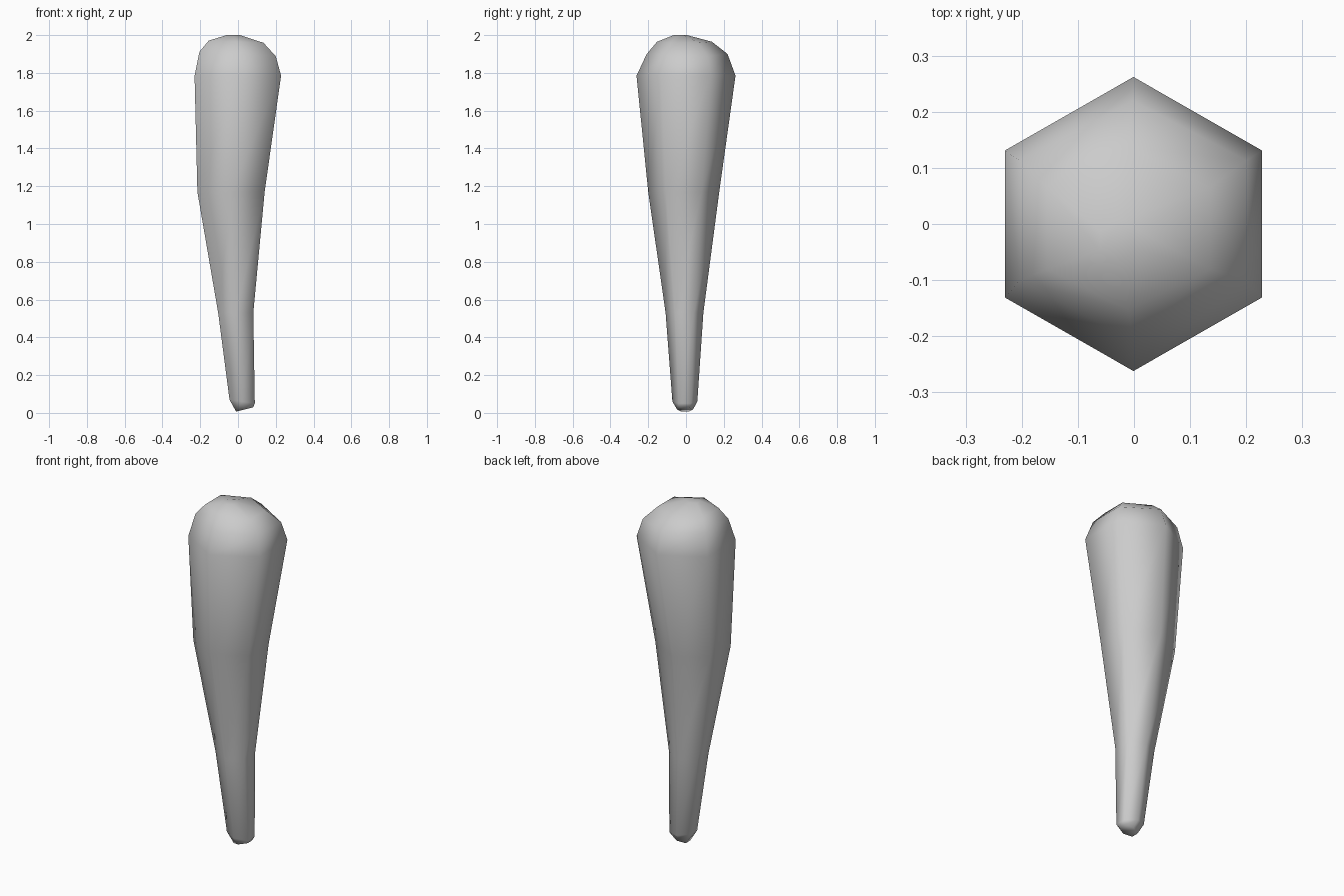
import bpy, bmesh, math

if "Cube" in bpy.data.objects:
    bpy.data.objects.remove(bpy.data.objects["Cube"])

# Cross-sections: centre x, centre y, z, half width x, half depth y, tilt along x
SECTIONS = [
    (0.035, -0.005, 0.018, 0.045, 0.042, 0.25),
    (0.022, -0.006, 0.060, 0.067, 0.066, -0.15),
    (-0.012, -0.008, 0.53, 0.093, 0.100, 0.0),
    (-0.037, -0.012, 1.17, 0.178, 0.188, 0.0),
    (-0.001, 0.000, 1.785, 0.229, 0.262, 0.0),
    (-0.002, 0.006, 1.90, 0.202, 0.214, -0.06),
    (-0.010, -0.008, 1.965, 0.145, 0.145, -0.04),
    (-0.025, -0.030, 2.00, 0.035, 0.035, 0.0),
]

bm = bmesh.new()


def ring(cx, cy, z, rx, ry, tilt):
    verts = []
    for i in range(6):
        a = math.radians(30 + 60 * i)
        dx = rx * math.cos(a) / math.cos(math.radians(30))
        verts.append(bm.verts.new((cx + dx, cy + ry * math.sin(a), z + tilt * dx)))
    return verts


# Six-sided tapering club body with domed head
rings = [ring(*s) for s in SECTIONS]
for low, high in zip(rings, rings[1:]):
    for i in range(6):
        j = (i + 1) % 6
        bm.faces.new((low[i], low[j], high[j], high[i]))
bm.faces.new(rings[-1])
bm.faces.new(rings[0][::-1])
bmesh.ops.recalc_face_normals(bm, faces=bm.faces)
for f in bm.faces:
    f.smooth = True

mesh = bpy.data.meshes.new("club")
bm.to_mesh(mesh)
bm.free()
club = bpy.data.objects.new("club", mesh)
bpy.context.collection.objects.link(club)
